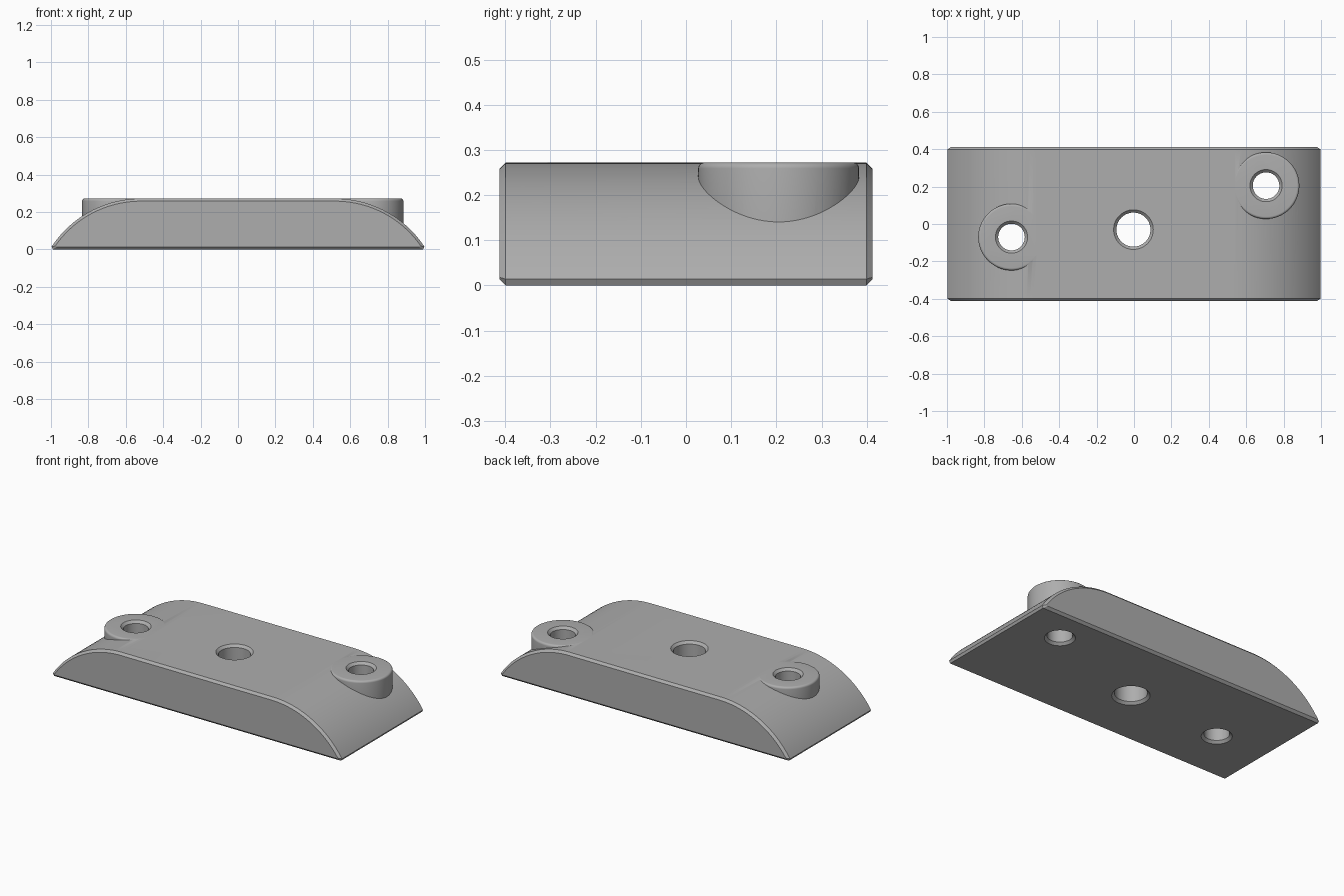
import bpy, bmesh
from math import sin, cos, pi, asin, sqrt

if "Cube" in bpy.data.objects:
    bpy.data.objects.remove(bpy.data.objects["Cube"], do_unlink=True)

TOP, FLAT, R, CH, HALF_Y = 0.272, 0.52, 0.57, 0.014, 0.413

grey = bpy.data.materials.new("light grey")
grey.use_nodes = True
colour = (0.42, 0.42, 0.42, 1)
grey.diffuse_color = colour
grey.node_tree.nodes["Principled BSDF"].inputs["Base Color"].default_value = colour


def loft(name, rings):
    """Skin a list of matching closed rings and cap both ends."""
    bm = bmesh.new()
    loops = [[bm.verts.new(p) for p in ring] for ring in rings]
    n = len(loops[0])
    for a, b in zip(loops, loops[1:]):
        for i in range(n):
            j = (i + 1) % n
            bm.faces.new((a[i], a[j], b[j], b[i]))
    bm.faces.new(loops[0])
    bm.faces.new(loops[-1])
    bmesh.ops.recalc_face_normals(bm, faces=bm.faces)
    mesh = bpy.data.meshes.new(name)
    bm.to_mesh(mesh)
    bm.free()
    mesh.materials.append(grey)
    obj = bpy.data.objects.new(name, mesh)
    bpy.context.collection.objects.link(obj)
    return obj


def turned(name, x, y, profile, sides=96):
    """Vertical turned solid from (radius, z) pairs."""
    angles = [2 * pi * i / sides for i in range(sides)]
    return loft(name, [[(x + r * cos(a), y + r * sin(a), z) for a in angles]
                       for r, z in profile])


def outline(y, inset):
    """Arched cross-section with a flat top and a chamfered foot."""
    r, base = R - inset, inset
    centre_z = TOP - R
    foot = CH + inset * 0.3
    end = asin(sqrt(r * r - (foot - centre_z) ** 2) / r)
    half = [(FLAT + r * sin(end * i / 32), centre_z + r * cos(end * i / 32))
            for i in range(33)]
    half.append((half[-1][0] - 0.008, base))
    right = [(x, y, z) for x, z in half]
    return right + [(-x, y, z) for x, _, z in reversed(right)]


def combine(target, tool, operation):
    mod = target.modifiers.new("combine", "BOOLEAN")
    mod.operation, mod.solver, mod.object = operation, "EXACT", tool
    bpy.context.view_layer.objects.active = target
    bpy.ops.object.modifier_apply(modifier=mod.name)
    bpy.data.objects.remove(tool, do_unlink=True)


# Arched body with chamfered long edges
inner = HALF_Y - CH
body = loft("mounting_block", [outline(-HALF_Y, CH), outline(-inner, 0),
                               outline(inner, 0), outline(HALF_Y, CH)])

# Screw bosses with rounded rims
screws = [(0.706, 0.205), (-0.655, -0.07)]
rim = 0.013
for x, y in screws:
    profile = [(0.178, 0.06)] + [
        (0.178 - rim + rim * cos(t * pi / 12), TOP - rim + rim * sin(t * pi / 12))
        for t in range(7)]
    combine(body, turned("boss", x, y, profile), "UNION")

# Through holes, countersunk at both ends
for x, y, r in [(*p, 0.071) for p in screws] + [(-0.003, -0.03, 0.091)]:
    c = 0.015
    profile = [(r + 2 * c, -c), (r, c), (r, TOP - c), (r + 2 * c, TOP + c)]
    combine(body, turned("hole_cutter", x, y, profile), "DIFFERENCE")

# Smooth curves, crisp edges
bpy.ops.object.select_all(action="DESELECT")
body.select_set(True)
bpy.context.view_layer.objects.active = body
bpy.ops.object.shade_smooth_by_angle(angle=pi / 7)
